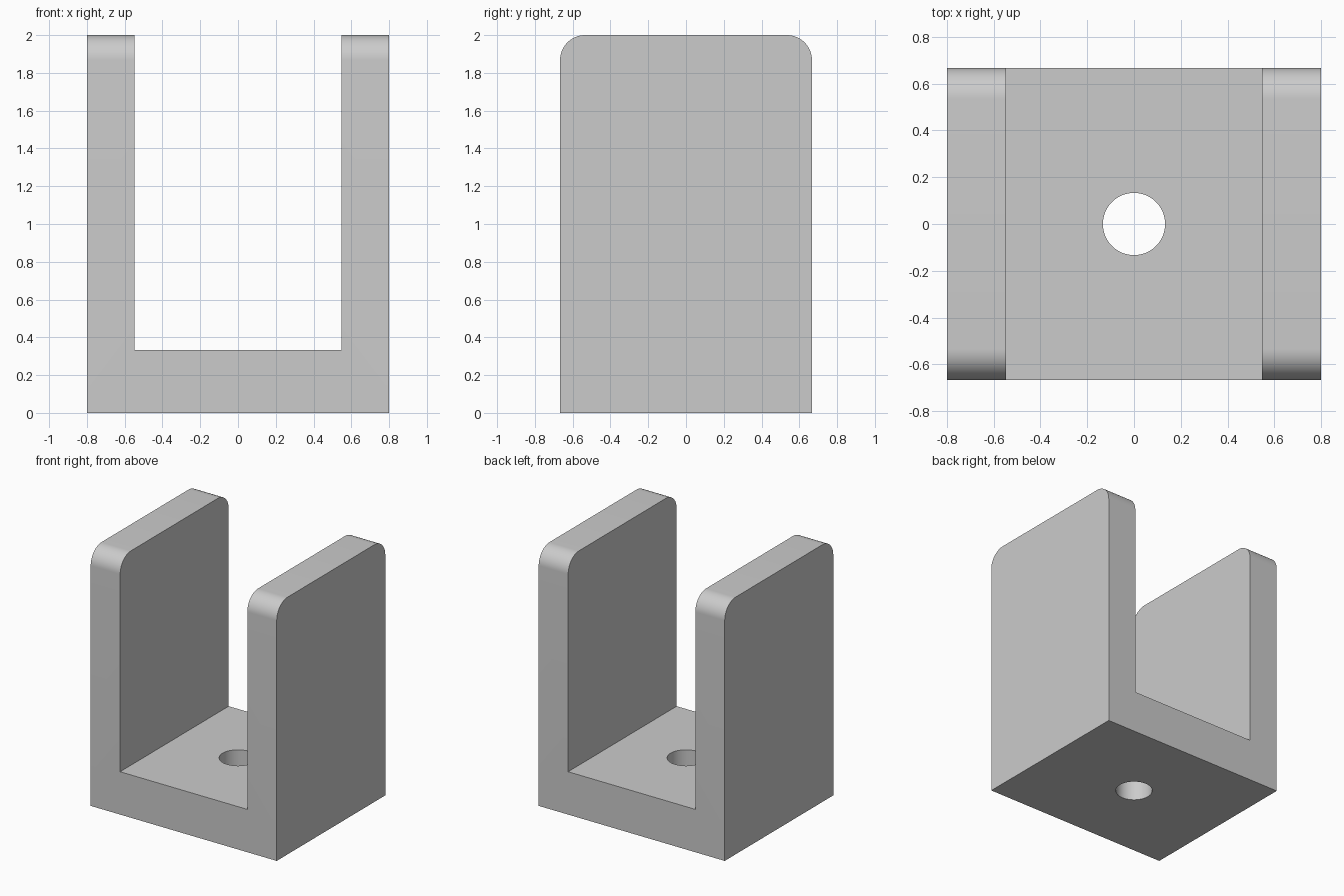
import bpy
import bmesh
from math import radians

WIDTH, DEPTH, HEIGHT = 0.8, 0.667, 2.0   # half width, half depth, full height
INNER, FLOOR = 0.547, 0.333              # half gap between walls, base thickness
RADIUS = 0.133                           # corner rounding and hole radius

if "Cube" in bpy.data.objects:
    bpy.data.objects.remove(bpy.data.objects["Cube"], do_unlink=True)

# Plain grey material
grey = bpy.data.materials.new("plain_grey")
grey.use_nodes = True
colour = (0.6, 0.6, 0.6, 1)
grey.diffuse_color = colour
grey.node_tree.nodes["Principled BSDF"].inputs["Base Color"].default_value = colour

# U-shaped bracket: profile extruded from front to back
half = [(WIDTH, 0), (WIDTH, HEIGHT), (INNER, HEIGHT), (INNER, FLOOR)]
profile = half + [(-x, z) for x, z in reversed(half)]
bm = bmesh.new()
face = bm.faces.new([bm.verts.new((x, -DEPTH, z)) for x, z in profile])
extruded = bmesh.ops.extrude_face_region(bm, geom=[face])["geom"]
bmesh.ops.translate(bm, vec=(0, 2 * DEPTH, 0),
                    verts=[g for g in extruded if isinstance(g, bmesh.types.BMVert)])

# Rounded front and back corners on top of both walls
corners = [e for e in bm.edges
           if all(v.co.z > HEIGHT - 0.01 for v in e.verts)
           and abs(e.verts[0].co.y - e.verts[1].co.y) < 0.01]
bmesh.ops.bevel(bm, geom=corners, offset=RADIUS, segments=16,
                profile=0.5, affect='EDGES')
bmesh.ops.recalc_face_normals(bm, faces=bm.faces)
mesh = bpy.data.meshes.new("u_bracket")
bm.to_mesh(mesh)
bm.free()
mesh.materials.append(grey)
bracket = bpy.data.objects.new("u_bracket", mesh)
bpy.context.collection.objects.link(bracket)

# Round mounting hole through the base
bpy.ops.mesh.primitive_cylinder_add(vertices=64, radius=RADIUS, depth=1)
cutter = bpy.context.object
cutter.name = "hole_cutter"
cutter.data.materials.append(grey)
hole = bracket.modifiers.new("mounting_hole", 'BOOLEAN')
hole.operation = 'DIFFERENCE'
hole.solver = 'EXACT'
hole.object = cutter

# Bake the hole, discard the cutter and smooth the round surfaces
bpy.ops.object.select_all(action='DESELECT')
bracket.select_set(True)
bpy.context.view_layer.objects.active = bracket
bpy.ops.object.modifier_apply(modifier=hole.name)
bpy.data.objects.remove(cutter, do_unlink=True)
bpy.ops.object.shade_smooth_by_angle(angle=radians(30))
